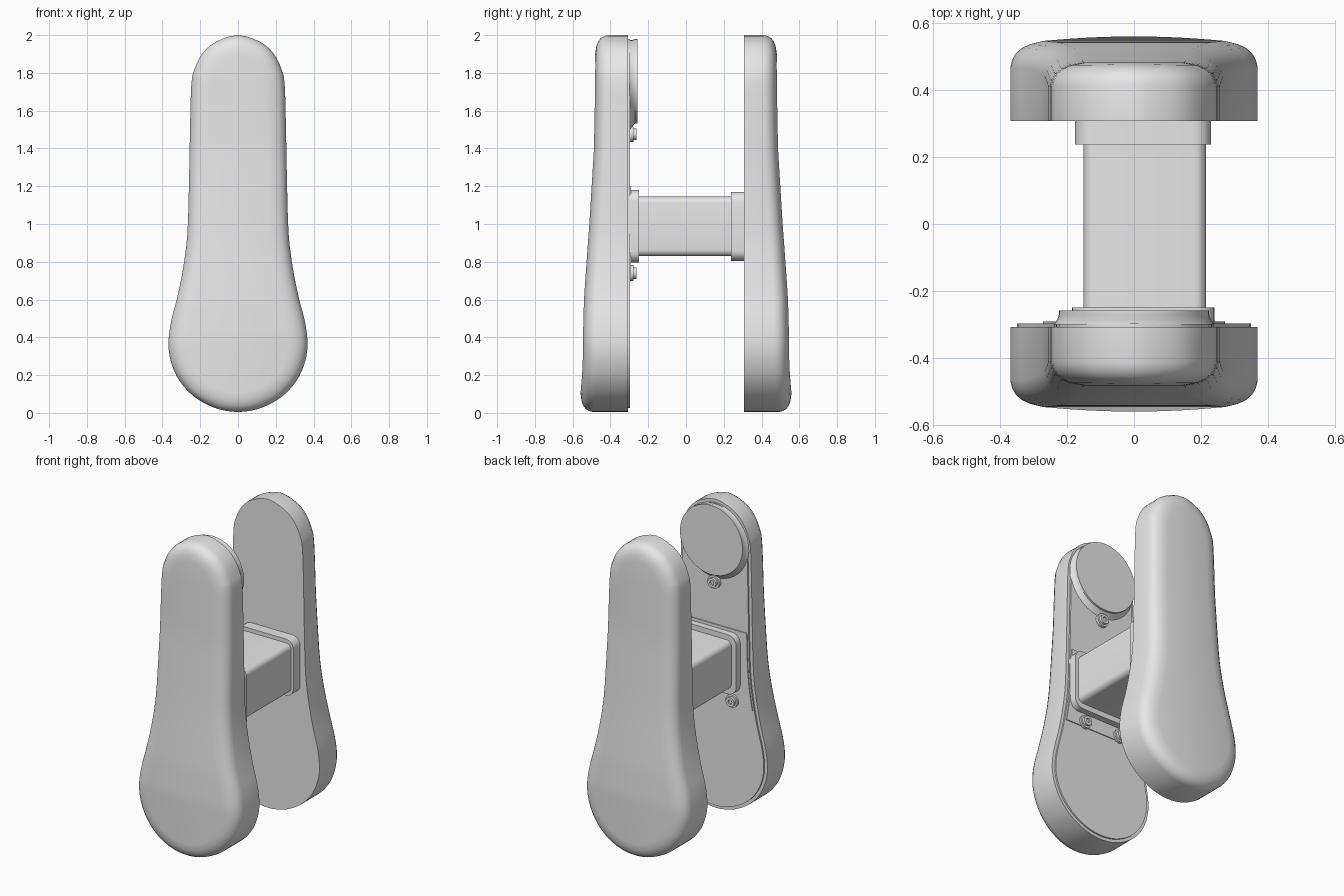
import bpy, bmesh, math
from mathutils import Vector

cube = bpy.data.objects.get("Cube")
if cube:
    bpy.data.objects.remove(cube, do_unlink=True)

grey = bpy.data.materials.new("light_grey")
grey.use_nodes = True
grey.diffuse_color = (0.8, 0.8, 0.8, 1)
grey.node_tree.nodes["Principled BSDF"].inputs["Base Color"].default_value = (0.8, 0.8, 0.8, 1)

# Half outline of a pod, bottom to top: (half width, z)
HALF = [(0, 0.005), (0.1, 0.019), (0.19, 0.058), (0.265, 0.115), (0.325, 0.195),
        (0.36, 0.29), (0.368, 0.38), (0.353, 0.49), (0.322, 0.61), (0.29, 0.77),
        (0.268, 0.95), (0.26, 1.2), (0.254, 1.5), (0.247, 1.74), (0.23, 1.82),
        (0.19, 1.9), (0.12, 1.963), (0, 2.0)]
# Height of the crown along the pod: (z, distance from the centre)
CROWN = [(0, 0.558), (0.4, 0.56), (0.6, 0.55), (0.8, 0.533), (1.0, 0.517),
         (1.4, 0.492), (1.8, 0.484), (2.0, 0.478)]
INNER = 0.307


def smooth_half(steps=3):
    """Catmull-Rom curve through the half outline, mirrored at both poles."""
    mirror = lambda p: Vector((-p[0], p[1]))
    p = [mirror(HALF[1])] + [Vector(q) for q in HALF] + [mirror(HALF[-2])]
    out = []
    for a, b, c, d in zip(p, p[1:], p[2:], p[3:]):
        for i in range(steps):
            t = i / steps
            out.append(0.5 * (2 * b + (c - a) * t + (2 * a - 5 * b + 4 * c - d) * t ** 2
                              + (3 * b - a - 3 * c + d) * t ** 3))
    return out + [p[-2]]


def outline(inset=0.0):
    """Closed pod outline, moved inwards along its normals."""
    half = smooth_half()
    side = []
    for i, p in enumerate(half):
        if i in (0, len(half) - 1):
            side.append(Vector((0, p.y + (inset if i == 0 else -inset))))
        else:
            t = (half[i + 1] - half[i - 1]).normalized()
            side.append(p + Vector((-t.y, t.x)) * inset)
    return side + [Vector((-p.x, p.y)) for p in side[-2:0:-1]]


def crown(z):
    for (z0, d0), (z1, d1) in zip(CROWN, CROWN[1:]):
        if z <= z1:
            t = max(0, (z - z0) / (z1 - z0))
            return d0 + (d1 - d0) * t
    return CROWN[-1][1]


def finish(name, bm, angle=35):
    bmesh.ops.recalc_face_normals(bm, faces=bm.faces)
    mesh = bpy.data.meshes.new(name)
    bm.to_mesh(mesh)
    bm.free()
    mesh.materials.append(grey)
    ob = bpy.data.objects.new(name, mesh)
    bpy.context.collection.objects.link(ob)
    bpy.ops.object.select_all(action='DESELECT')
    ob.select_set(True)
    bpy.context.view_layer.objects.active = ob
    bpy.ops.object.shade_smooth_by_angle(angle=math.radians(angle))
    return ob


def bridge(bm, a, b):
    n = len(a)
    for i in range(n):
        bm.faces.new((a[i], a[(i + 1) % n], b[(i + 1) % n], b[i]))


def loft(name, sections):
    """Solid through (points, y) sections of equal point count."""
    bm = bmesh.new()
    rings = [[bm.verts.new((p[0], y, p[1])) for p in pts] for pts, y in sections]
    for a, b in zip(rings, rings[1:]):
        bridge(bm, a, b)
    bm.faces.new(rings[0])
    bm.faces.new(rings[-1])
    return finish(name, bm)


def circle(x, z, r, n=40):
    return [(x + r * math.cos(i * math.tau / n), z + r * math.sin(i * math.tau / n))
            for i in range(n)]


def rounded_rect(x0, x1, z0, z1, r, n=6):
    corners = [(x1 - r, z1 - r), (x0 + r, z1 - r), (x0 + r, z0 + r), (x1 - r, z0 + r)]
    return [(cx + r * math.cos((k + i / n) * math.pi / 2),
             cz + r * math.sin((k + i / n) * math.pi / 2))
            for k, (cx, cz) in enumerate(corners) for i in range(n + 1)]


def pod(name, side):
    """Rounded shell: flat inner face, straight wall, soft shoulder, gentle crown."""
    bm = bmesh.new()
    rings = [[bm.verts.new((p.x, side * INNER, p.y)) for p in outline()]]
    for inset, drop in [(0, 0.065), (0.005, 0.045), (0.016, 0.027), (0.035, 0.013),
                        (0.06, 0.005), (0.1, 0)]:
        rings.append([bm.verts.new((p.x, side * (crown(p.y) - drop - 0.2 * p.x ** 2), p.y))
                      for p in outline(inset)])
    for a, b in zip(rings, rings[1:]):
        bridge(bm, a, b)
    bm.faces.new(rings[0])
    # Close the crown with strips running from side to side
    top, n = rings[-1], len(rings[-1])
    for i in range(n // 2):
        quad = [top[i], top[i + 1], top[(n - i - 1) % n], top[(n - i) % n]]
        bm.faces.new(list(dict.fromkeys(quad)))
    return finish(name, bm, 40)


pod("front_pod", -1)
pod("back_pod", 1)

# Cover plate on the inside of the front pod, with a raised middle panel
plate = outline(0.02)
loft("inner_plate", [(plate, -0.31), (plate, -0.297)])
band = [p for p in outline(0.03) if 0.68 < p.y < 1.21]
loft("middle_panel", [(band, -0.3), (band, -0.291)])

# Round pad with a flared foot
loft("round_pad", [(circle(0, 1.735, 0.24), -0.3), (circle(0, 1.745, 0.229), -0.285),
                   (circle(0, 1.755, 0.224), -0.27), (circle(0, 1.755, 0.224), -0.258)])

# Connecting post and its collars
post = rounded_rect(-0.15, 0.215, 0.83, 1.145, 0.035)
loft("post", [(post, -0.31), (post, 0.31)])
front = rounded_rect(-0.185, 0.24, 0.795, 1.18, 0.06)
loft("front_collar", [(front, -0.31), (front, -0.249)])
back = rounded_rect(-0.175, 0.23, 0.805, 1.17, 0.055)
loft("back_collar", [(back, 0.31), (back, 0.237)])

# Socket screws with washers
for label, x, z in [("upper", 0, 1.475), ("lower_left", 0.13, 0.74), ("lower_right", -0.13, 0.74)]:
    washer, head = circle(x, z, 0.042, 24), circle(x, z, 0.03, 24)
    socket = circle(x, z, 0.014, 24)
    loft(label + "_washer", [(washer, -0.3), (washer, -0.278)])
    loft(label + "_screw", [(head, -0.28), (head, -0.262), (socket, -0.262), (socket, -0.272)])
